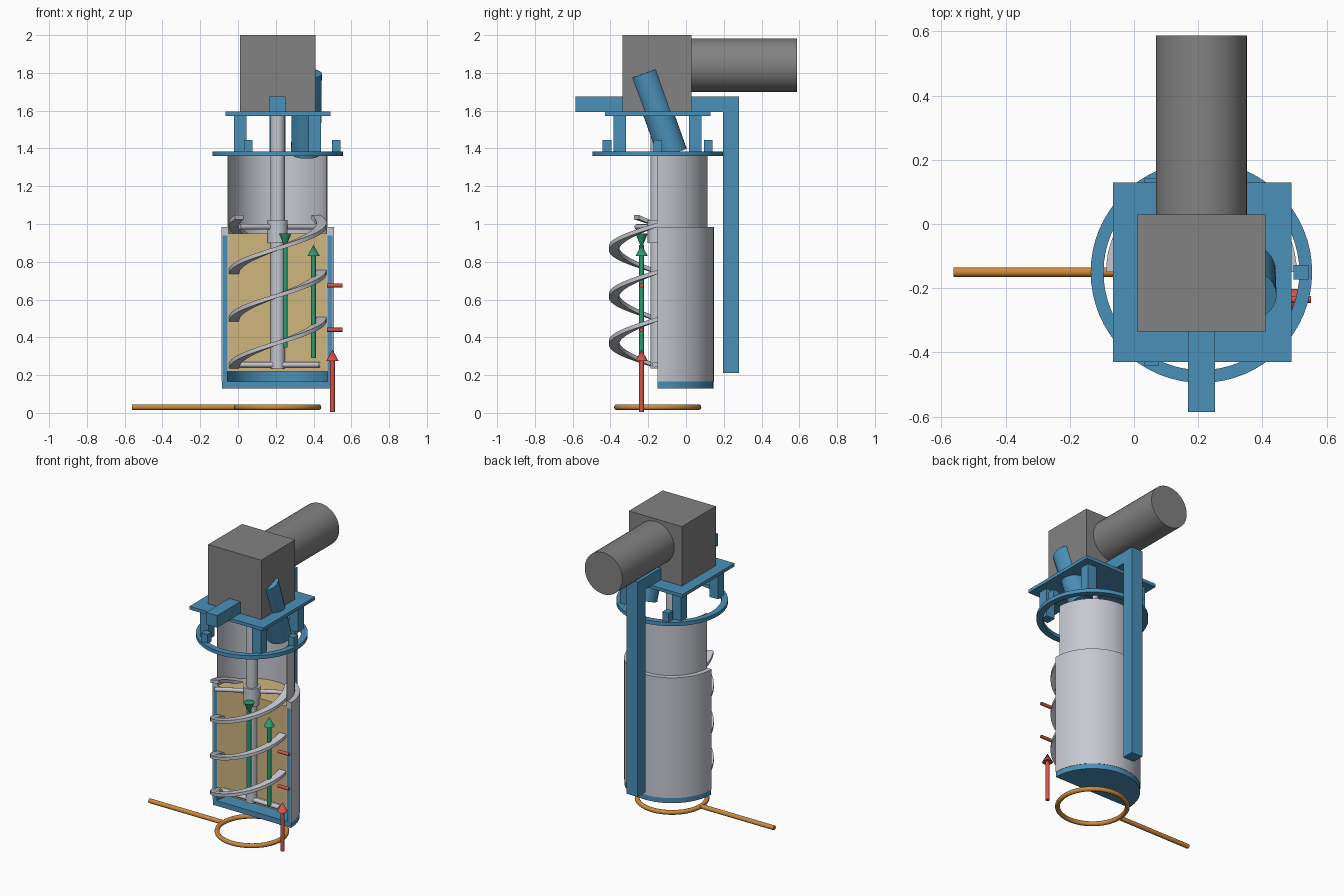
import bpy, bmesh, math
from mathutils import Vector

if "Cube" in bpy.data.objects:
    bpy.data.objects.remove(bpy.data.objects["Cube"])

CX, CY = 0.21, -0.15   # mixer axis


def material(name, rgb):
    m = bpy.data.materials.new(name)
    lin = [((c / 255 + 0.055) / 1.055) ** 2.4 for c in rgb]
    m.diffuse_color = (*lin, 1)
    m.use_nodes = True
    m.node_tree.nodes["Principled BSDF"].inputs["Base Color"].default_value = m.diffuse_color
    return m


BLUE = material("steel blue", (74, 144, 184))
DARK = material("motor grey", (130, 130, 130))
LIGHT = material("light steel", (198, 200, 208))
TAN = material("tan bulk", (208, 182, 128))
ORANGE = material("orange", (208, 138, 62))
RED = material("red", (212, 84, 72))
GREEN = material("green", (42, 156, 112))


def finish(name, bm, mat, smooth=True):
    bmesh.ops.recalc_face_normals(bm, faces=bm.faces)
    me = bpy.data.meshes.new(name)
    bm.to_mesh(me)
    bm.free()
    me.materials.append(mat)
    ob = bpy.data.objects.new(name, me)
    bpy.context.collection.objects.link(ob)
    if smooth:
        bpy.ops.object.select_all(action='DESELECT')
        ob.select_set(True)
        bpy.context.view_layer.objects.active = ob
        bpy.ops.object.shade_smooth_by_angle(angle=math.radians(35))
    return ob


def box(name, x, y, z, mat):
    bm = bmesh.new()
    bmesh.ops.create_cube(bm, size=1)
    for v in bm.verts:
        for i, (a, b) in enumerate((x, y, z)):
            v.co[i] = (a + b) / 2 + v.co[i] * (b - a)
    return finish(name, bm, mat, False)


def rod(name, a, b, r1, mat, r2=None, segs=32):
    a, b = Vector(a), Vector(b)
    bm = bmesh.new()
    bmesh.ops.create_cone(bm, cap_ends=True, segments=segs, radius1=r1,
                          radius2=r1 if r2 is None else r2, depth=(b - a).length)
    q = Vector((0, 0, 1)).rotation_difference(b - a)
    for v in bm.verts:
        v.co = q @ v.co + (a + b) / 2
    return finish(name, bm, mat)


def sweep(name, sections, mat, closed=False):
    """Skin a list of equal cross-sections."""
    bm = bmesh.new()
    rows = [[bm.verts.new(p) for p in s] for s in sections]
    n = len(rows[0])
    pairs = list(zip(rows, rows[1:]))
    if closed:
        pairs.append((rows[-1], rows[0]))
    else:
        bm.faces.new(rows[0])
        bm.faces.new(rows[-1][::-1])
    for p, q in pairs:
        for i in range(n):
            j = (i + 1) % n
            bm.faces.new((p[i], p[j], q[j], q[i]))
    bmesh.ops.remove_doubles(bm, verts=bm.verts, dist=1e-5)
    return finish(name, bm, mat)


def turn(r, z, a):
    return (CX + r * math.cos(a), CY + r * math.sin(a), z)


def lathe(name, profile, mat, sweep_angle=math.pi, segs=32):
    closed = sweep_angle > 6
    count = segs if closed else segs + 1
    return sweep(name, [[turn(r, z, sweep_angle * i / segs) for r, z in profile]
                        for i in range(count)], mat, closed)


def shell(name, r0, r1, z0, z1, mat, **kw):
    return lathe(name, [(r0, z0), (r1, z0), (r1, z1), (r0, z1)], mat, **kw)


# Half-cut vessel: jacket, insulation, liner, base and contents
shell("outer_jacket", 0.291, 0.297, 0.165, 0.94, LIGHT)
shell("jacket_insulation", 0.265, 0.291, 0.165, 0.94, BLUE)
shell("jacket_top_cap", 0.265, 0.297, 0.94, 0.985, LIGHT)
shell("vessel_liner", 0.259, 0.265, 0.22, 1.36, LIGHT)
shell("base_plate", 0.001, 0.295, 0.13, 0.165, BLUE)
shell("bulk_contents", 0.001, 0.259, 0.22, 0.95, TAN)

# Ring flange with three lugs
shell("ring_flange", 0.305, 0.345, 1.36, 1.385, BLUE, sweep_angle=2 * math.pi, segs=64)
for i in range(3):
    x, y, _ = turn(0.31, 0, i * 2 * math.pi / 3)
    box(f"flange_lug_{i}", (x - .023, x + .023), (y - .023, y + .023), (1.38, 1.445), BLUE)

# Drive platform, posts and support arm
box("drive_plate", (-0.065, 0.49), (-0.43, 0.13), (1.573, 1.595), BLUE)
for sx in (-1, 1):
    for sy in (-1, 1):
        x, y = CX + sx * 0.197, CY + sy * 0.2
        box("plate_post", (x - .033, x + .033), (y - .033, y + .033), (1.38, 1.575), BLUE)
box("support_arm", (0.168, 0.252), (-0.585, 0.28), (1.593, 1.675), BLUE)
box("support_column", (0.168, 0.252), (0.197, 0.28), (0.21, 1.675), BLUE)

# Gearbox, motor and inclined feed tube
box("gearbox", (0.01, 0.41), (-0.335, 0.03), (1.595, 2.0), DARK)
rod("motor", (CX, 0.02, 1.84), (CX, 0.588, 1.84), 0.142, DARK, segs=40)
rod("feed_tube", (0.365, -0.222, 1.797), (0.36, -0.07, 1.372), 0.079, BLUE)

# Shaft, coupling and cross arms
rod("mixer_shaft", (CX, CY, 0.235), (CX, CY, 1.595), 0.038, LIGHT)
rod("shaft_coupling", (CX, CY, 0.9), (CX, CY, 1.02), 0.053, LIGHT)
START, END = math.pi, math.pi * 4.16
Z0, RISE = 0.245, 0.5 / (2 * math.pi)
rod("lower_cross_arm", turn(0.225, 0.255, math.pi), turn(0.225, 0.255, 0), 0.014, LIGHT, segs=12)
rod("lower_arm_face", (-0.01, CY - .016, 0.255), (0.43, CY - .016, 0.255), 0.014, LIGHT, segs=12)
top_a = END % (2 * math.pi)
rod("upper_cross_arm", turn(0.23, 0.985, top_a), turn(0.23, 0.985, top_a + math.pi),
    0.014, LIGHT, segs=12)

# Two interleaved helical ribbons
for k in range(2):
    rows = []
    for i in range(121):
        t = (END - START) * i / 120
        a, z = START + t + k * math.pi, Z0 + RISE * t
        rows.append([turn(r, z + dz, a) for r, dz in
                     ((0.205, -.01), (0.258, -.01), (0.258, .012), (0.205, .012))])
    sweep(f"helical_ribbon_{k}", rows, LIGHT)


# Flow arrows and side pegs
def arrow(name, x, z0, z1, mat, flare=False):
    y, h = -0.235, 0.06
    rod(name + "_stem", (x, y, z0), (x, y, z1 - h), 0.013, mat, segs=16)
    r = (0.008, 0.033) if flare else (0.033, 0.0)
    rod(name + "_head", (x, y, z1 - h), (x, y, z1), r[0], mat, r[1], 24)


arrow("green_down_arrow", 0.25, 0.345, 0.95, GREEN, True)
arrow("green_up_arrow", 0.40, 0.29, 0.89, GREEN)
arrow("red_up_arrow", 0.50, 0.005, 0.335, RED)
for z in (0.44, 0.675):
    rod("red_peg", (0.47, -0.235, z), (0.552, -0.235, z), 0.011, RED, segs=16)

# Ground ring burner with feed pipe
tube = [(0.216 + 0.015 * math.cos(b), 0.03 + 0.015 * math.sin(b))
        for b in (j * math.pi / 6 for j in range(12))]
lathe("burner_ring", tube, ORANGE, 2 * math.pi, 48)
rod("burner_feed_pipe", (-0.562, CY, 0.03), (0.0, CY, 0.03), 0.015, ORANGE, segs=16)
